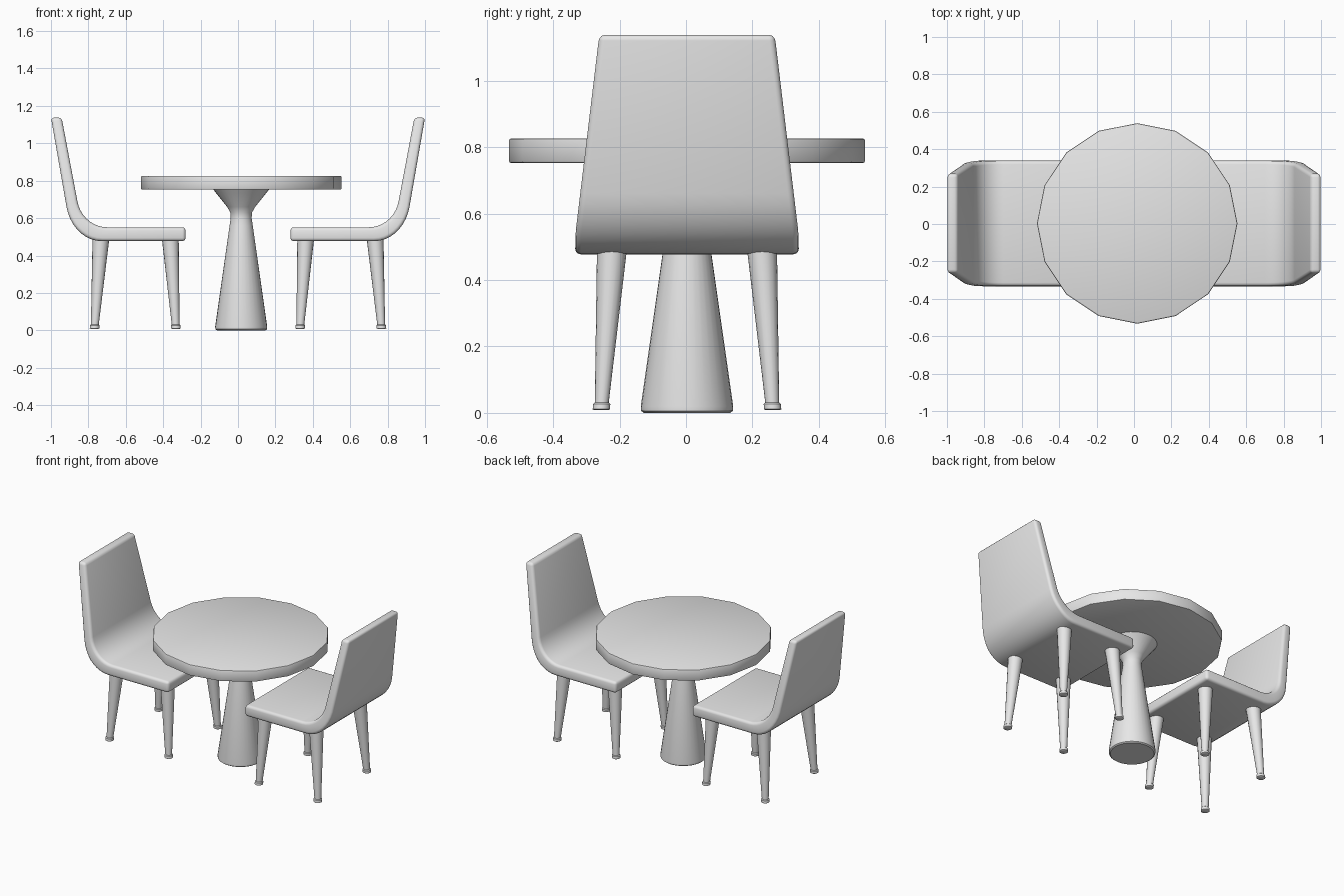
import bpy
import bmesh
import math
from mathutils import Vector
from mathutils.geometry import interpolate_bezier

cube = bpy.data.objects.get("Cube")
if cube:
    bpy.data.objects.remove(cube, do_unlink=True)

grey = bpy.data.materials.new("light grey")
grey.use_nodes = True
grey.diffuse_color = (0.8, 0.8, 0.8, 1)
grey.node_tree.nodes["Principled BSDF"].inputs["Base Color"].default_value = (0.8, 0.8, 0.8, 1)


def finish(name, bm, bevel=0, segments=2):
    """Turn a bmesh into a smooth-shaded object with an optional edge bevel."""
    bmesh.ops.recalc_face_normals(bm, faces=bm.faces)
    mesh = bpy.data.meshes.new(name)
    bm.to_mesh(mesh)
    bm.free()
    mesh.materials.append(grey)
    obj = bpy.data.objects.new(name, mesh)
    bpy.context.collection.objects.link(obj)
    bpy.ops.object.select_all(action="DESELECT")
    obj.select_set(True)
    bpy.context.view_layer.objects.active = obj
    if bevel:
        mod = obj.modifiers.new("Soft edges", "BEVEL")
        mod.width = bevel
        mod.segments = segments
        mod.limit_method = "ANGLE"
        mod.angle_limit = math.radians(40)
        bpy.ops.object.modifier_apply(modifier=mod.name)
    bpy.ops.object.shade_smooth_by_angle(angle=math.radians(35))
    return obj


def lathe(name, profile, sides, base, top=None, **kw):
    """Stack rings of (radius, height); the axis may lean from base to top."""
    top = top or base
    z0, z1 = profile[0][1], profile[-1][1]
    bm = bmesh.new()
    rings = []
    for r, z in profile:
        c = Vector(base).lerp(Vector(top), (z - z0) / (z1 - z0))
        angles = [math.tau * i / sides for i in range(sides)]
        rings.append([bm.verts.new((c.x + r * math.cos(a), c.y + r * math.sin(a), z))
                      for a in angles])
    for lower, upper in zip(rings, rings[1:]):
        for i in range(sides):
            j = (i + 1) % sides
            bm.faces.new((lower[i], lower[j], upper[j], upper[i]))
    bm.faces.new(rings[0])
    bm.faces.new(rings[-1])
    return finish(name, bm, **kw)


# Table
CENTRE = (0.017, 0.003)
lathe("table_top", [(0.536, 0.752), (0.536, 0.826)], 16, CENTRE, bevel=0.007)
lathe("table_pedestal",
      [(0.13, 0), (0.138, 0.006), (0.139, 0.02), (0.062, 0.56), (0.056, 0.6),
       (0.058, 0.63), (0.075, 0.66), (0.135, 0.735), (0.15, 0.754)], 32, CENTRE)


def bend(start, corner, end, steps=10):
    """Rounded bend from start to end, tangent to the lines meeting at corner."""
    a, c, b = (Vector((x, 0, z)) for x, z in (start, corner, end))
    return interpolate_bezier(a, a.lerp(c, 0.58), b.lerp(c, 0.58), b, steps)


def half_width(z):
    return 0.337 - 0.072 * max(0, z - 0.53) / 0.6


# Bent seat and backrest in one shell
def seat_shell(name, side):
    outer = [Vector((0.28, 0, 0.477))] + bend((0.73, 0.477), (0.884, 0.477), (0.917, 0.66))
    inner = [Vector((0.28, 0, 0.551))] + bend((0.70, 0.551), (0.831, 0.551), (0.858, 0.687))
    outer.append(Vector((1.0, 0, 1.138)))
    inner.append(Vector((0.943, 0, 1.138)))
    bm = bmesh.new()
    rows = []
    for o, i in zip(outer, inner):
        rows.append([bm.verts.new((side * p.x, CENTRE[1] + s * half_width(p.z), p.z))
                     for p, s in ((o, -1), (o, 1), (i, 1), (i, -1))])
    for a, b in zip(rows, rows[1:]):
        for k in range(4):
            n = (k + 1) % 4
            bm.faces.new((a[k], a[n], b[n], b[k]))
    bm.faces.new(rows[0])
    bm.faces.new(rows[-1])
    return finish(name, bm, bevel=0.018, segments=3)


# Splayed tapered legs ending in a small foot
LEG = [(0.021, 0.008), (0.026, 0.011), (0.026, 0.027), (0.021, 0.031), (0.045, 0.49)]

for label, side in (("left", 1), ("right", -1)):
    seat_shell(label + "_chair_seat_and_back", side)
    for place, x_foot, x_top in (("inner", 0.332, 0.362), ("outer", 0.767, 0.733)):
        for end, s in (("front", -1), ("back", 1)):
            lathe(f"{label}_chair_{place}_{end}_leg", LEG, 16,
                  (side * x_foot, CENTRE[1] + s * 0.258),
                  (side * x_top, CENTRE[1] + s * 0.226))
